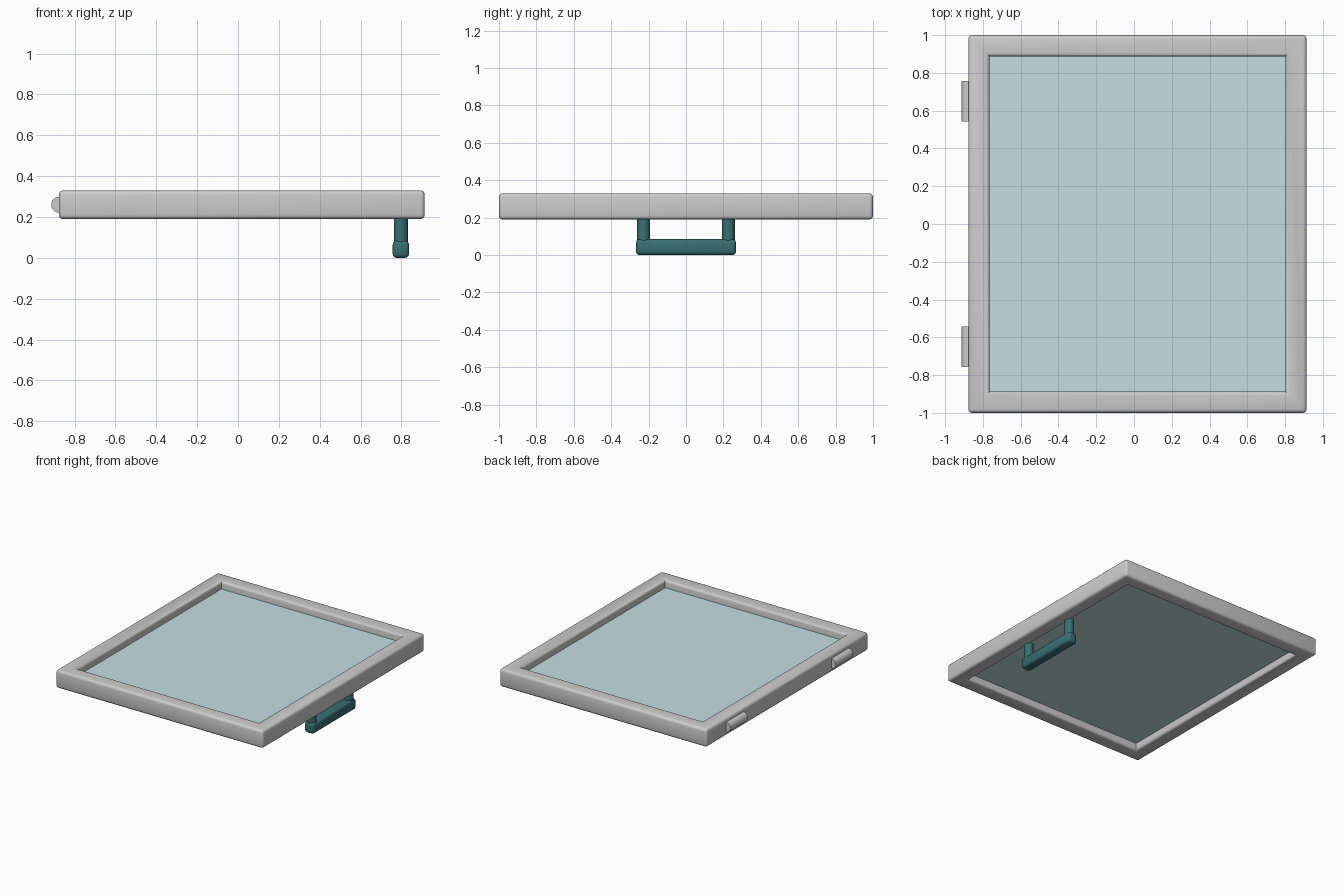
import bpy, bmesh, math
from mathutils import Matrix

if "Cube" in bpy.data.objects:
    bpy.data.objects.remove(bpy.data.objects["Cube"])

X0, X1, Y = -0.877, 0.914, 1.0     # outer frame
Z0, Z1 = 0.19, 0.33
W = 0.112                          # frame member width


def material(name, color):
    m = bpy.data.materials.new(name)
    m.diffuse_color = color
    m.use_nodes = True
    m.node_tree.nodes["Principled BSDF"].inputs["Base Color"].default_value = m.diffuse_color
    return m


def finish(name, bm, mat=None):
    bmesh.ops.recalc_face_normals(bm, faces=bm.faces)
    me = bpy.data.meshes.new(name)
    bm.to_mesh(me)
    bm.free()
    ob = bpy.data.objects.new(name, me)
    bpy.context.collection.objects.link(ob)
    if mat:
        me.materials.append(mat)
    bpy.ops.object.select_all(action='DESELECT')
    ob.select_set(True)
    bpy.context.view_layer.objects.active = ob
    bpy.ops.object.shade_smooth_by_angle(angle=math.radians(35))
    return ob


def round_edges(bm, edges, width):
    bmesh.ops.bevel(bm, geom=edges, offset=width, segments=3, profile=0.5,
                    affect='EDGES', clamp_overlap=True)


def box(name, center, size, bevel=0, mat=None):
    bm = bmesh.new()
    bmesh.ops.create_cube(bm, size=1, matrix=Matrix.Translation(center) @ Matrix.Diagonal((*size, 1)))
    if bevel:
        round_edges(bm, bm.edges[:], bevel)
    return finish(name, bm, mat)


def cylinder(name, center, radius, depth, axis='Z', mat=None):
    bm = bmesh.new()
    rot = Matrix.Rotation(math.pi / 2, 4, 'X') if axis == 'Y' else Matrix()
    bmesh.ops.create_cone(bm, cap_ends=True, segments=32, radius1=radius, radius2=radius,
                          depth=depth, matrix=Matrix.Translation(center) @ rot)
    return finish(name, bm, mat)


glass = material("pale_glass", (0.55, 0.73, 0.75, 1))
teal = material("dark_teal", (0.04, 0.16, 0.17, 1))

# Rectangular frame with rounded edges and sharp inner corners
bm = bmesh.new()
rings = []
for inset, z in ((0, Z0), (0, Z1), (W, Z1), (W, Z0)):
    a, b, c = X0 + inset, X1 - inset, Y - inset
    rings.append([bm.verts.new((x, y, z)) for x, y in ((a, -c), (b, -c), (b, c), (a, c))])
for i in range(4):
    r, s = rings[i], rings[(i + 1) % 4]
    for k in range(4):
        n = (k + 1) % 4
        bm.faces.new((r[k], r[n], s[n], s[k]))
bmesh.ops.recalc_face_normals(bm, faces=bm.faces)
round_edges(bm, [e for e in bm.edges if e.is_convex and e.calc_face_angle() > 1], 0.02)
finish("frame", bm)

# Glass pane held in the middle of the frame
box("glass_pane", ((X0 + X1) / 2, 0, 0.26), (X1 - X0 - 2 * W + 0.04, 2 * (Y - W) + 0.04, 0.02), mat=glass)

# Hinge barrels on the left edge
for side, y in (("front", -0.65), ("back", 0.65)):
    cylinder("hinge_" + side, (-0.875, y, 0.26), 0.039, 0.215, 'Y')

# Pull handle under the right edge
HX = 0.797
box("handle_bar", (HX, 0, 0.0425), (0.08, 0.535, 0.085), 0.02, teal)
for side, y in (("front", -0.227), ("back", 0.227)):
    cylinder("handle_post_" + side, (HX, y, 0.132), 0.034, 0.136, mat=teal)
